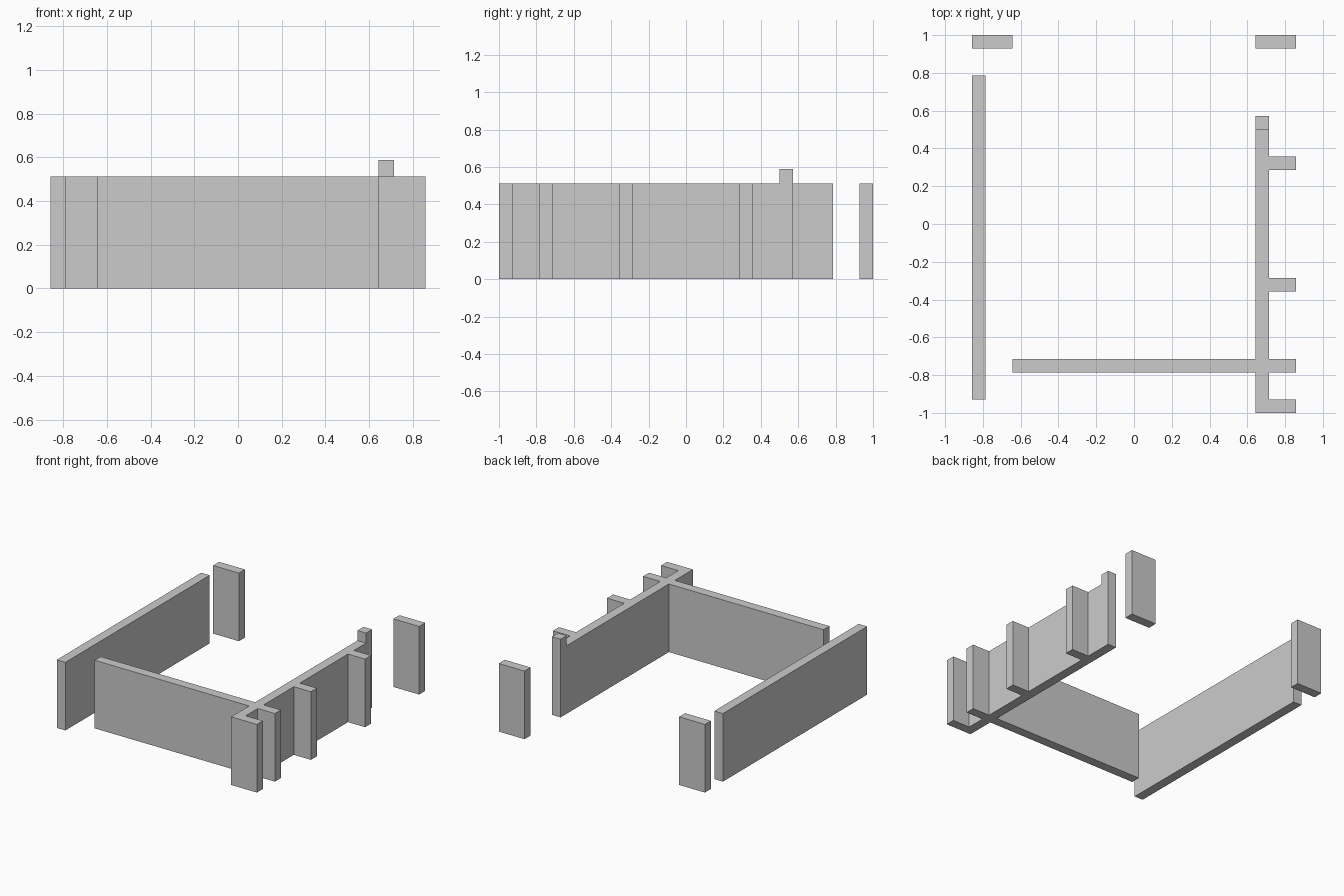
import bpy, bmesh

if "Cube" in bpy.data.objects:
    bpy.data.objects.remove(bpy.data.objects["Cube"])

U = 1 / 14          # plan grid module (one wall thickness)
WALL_TOP = 0.512
POST_TOP = 0.588


def build(name, outlines, raised=None):
    """Extrude plan outlines (in modules) to wall height; optionally raise one of them."""
    bm = bmesh.new()
    faces = [bm.faces.new([bm.verts.new((x * U, y * U, 0)) for x, y in ring])
             for ring in outlines]
    bmesh.ops.remove_doubles(bm, verts=bm.verts, dist=1e-5)
    faces = list(bm.faces)
    ext = bmesh.ops.extrude_face_region(bm, geom=faces, use_keep_orig=True)["geom"]
    bmesh.ops.translate(bm, vec=(0, 0, WALL_TOP),
                        verts=[v for v in ext if isinstance(v, bmesh.types.BMVert)])
    if raised is not None:
        cx, cy = raised[0] * U, raised[1] * U
        tops = [f for f in ext if isinstance(f, bmesh.types.BMFace)]
        end = min(tops, key=lambda f: (f.calc_center_median().xy[0] - cx) ** 2
                  + (f.calc_center_median().xy[1] - cy) ** 2)
        new = bmesh.ops.extrude_discrete_faces(bm, faces=[end])["faces"]
        bmesh.ops.translate(bm, vec=(0, 0, POST_TOP - WALL_TOP), verts=new[0].verts)
    bmesh.ops.recalc_face_normals(bm, faces=bm.faces)
    mesh = bpy.data.meshes.new(name)
    bm.to_mesh(mesh)
    bm.free()
    obj = bpy.data.objects.new(name, mesh)
    bpy.context.collection.objects.link(obj)
    return obj


def rect(x0, x1, y0, y1):
    return [(x0, y0), (x1, y0), (x1, y1), (x0, y1)]


# Right wall with outward stubs, joined to the front wall
outline = [(9, -14), (12, -14), (12, -13), (10, -13)]
for y in (-11, -5, 4):
    outline += [(10, y), (12, y), (12, y + 1), (10, y + 1)]
outline += [(10, 7), (9, 7), (9, -10), (-9, -10), (-9, -11), (9, -11)]
build("right_and_front_walls", [outline, rect(9, 10, 7, 8)], raised=(9.5, 7.5))

# Left wall
build("left_wall", [rect(-12, -11, -13, 11)])

# Back corner posts
build("back_post_left", [rect(-12, -9, 13, 14)])
build("back_post_right", [rect(9, 12, 13, 14)])
